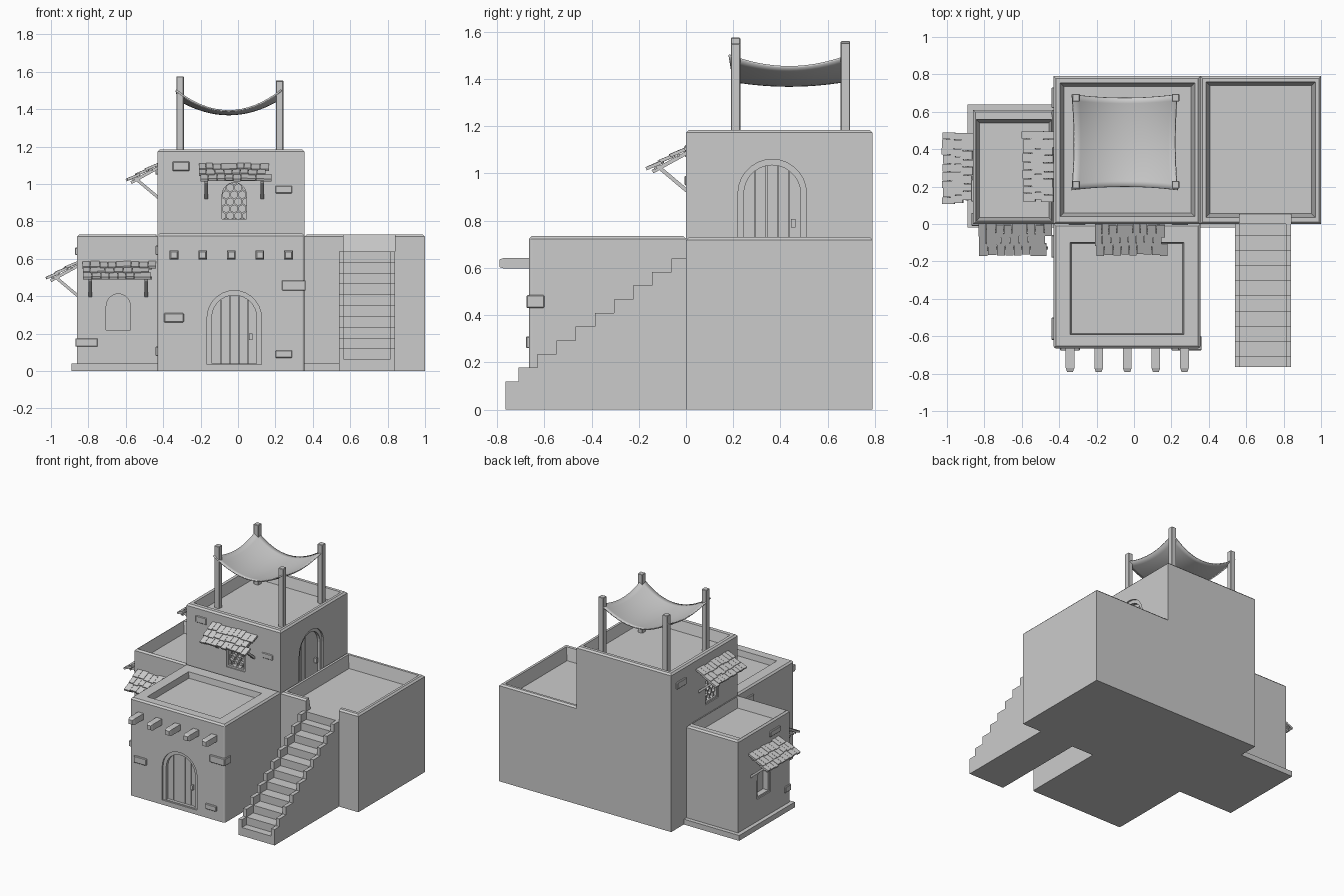
import bpy, bmesh, math, random
from mathutils import Matrix, Vector

if "Cube" in bpy.data.objects:
    bpy.data.objects.remove(bpy.data.objects["Cube"])

random.seed(4)
I = Matrix.Identity(4)


def finish(name, bm, M=I):
    bmesh.ops.recalc_face_normals(bm, faces=bm.faces)
    me = bpy.data.meshes.new(name)
    bm.to_mesh(me)
    bm.free()
    me.transform(M)
    ob = bpy.data.objects.new(name, me)
    bpy.context.collection.objects.link(ob)
    return ob


def add_box(bm, x0, x1, y0, y1, z0, z1, M=I):
    S = Matrix.Diagonal((x1 - x0, y1 - y0, z1 - z0, 1))
    T = Matrix.Translation(((x0 + x1) / 2, (y0 + y1) / 2, (z0 + z1) / 2))
    return bmesh.ops.create_cube(bm, size=1, matrix=M @ T @ S)['verts']


def box(name, *d, M=I, bevel=0):
    bm = bmesh.new()
    add_box(bm, *d)
    if bevel:
        bmesh.ops.bevel(bm, geom=bm.edges[:], offset=bevel, segments=1, affect='EDGES')
    return finish(name, bm, M)


def add_loft(bm, rings, cap=True):
    vs = [[bm.verts.new(p) for p in r] for r in rings]
    n = len(vs[0])
    pairs = list(zip(vs, vs[1:])) + ([] if cap else [(vs[-1], vs[0])])
    for a, b in pairs:
        for i in range(n):
            j = (i + 1) % n
            bm.faces.new((a[i], a[j], b[j], b[i]))
    if cap:
        bm.faces.new(vs[0])
        bm.faces.new(vs[-1])


def prism(name, pts, y0, y1, M=I):
    bm = bmesh.new()
    add_loft(bm, [[(x, y, z) for x, z in pts] for y in (y0, y1)])
    return finish(name, bm, M)


def block(name, x0, x1, y0, y1, top, recess, floor, rim=0.02):
    # solid with chamfered parapet around a sunken roof
    rect = lambda a, b, c, d, z: [(a, c, z), (b, c, z), (b, d, z), (a, d, z)]
    a, b, c, d = recess
    e = 0.012
    bm = bmesh.new()
    add_loft(bm, [rect(x0, x1, y0, y1, 0), rect(x0, x1, y0, y1, top - e),
                  rect(x0 + e, x1 - e, y0 + e, y1 - e, top),
                  rect(a - rim, b + rim, c - rim, d + rim, top),
                  rect(a, b, c, d, floor)])
    return finish(name, bm)


def cut(ob, cutter):
    m = ob.modifiers.new("cut", 'BOOLEAN')
    m.operation, m.object, m.solver = 'DIFFERENCE', cutter, 'EXACT'
    bpy.context.view_layer.objects.active = ob
    bpy.ops.object.modifier_apply(modifier=m.name)
    bpy.data.objects.remove(cutter)


def arch(w, z0, top, n=14):
    r = w / 2
    return [(-r, z0)] + [(-r * math.cos(math.pi * i / n), top - r + r * math.sin(math.pi * i / n))
                         for i in range(n + 1)] + [(r, z0)]


def frame(name, w, z0, top, t, sill, y0, y1, M):
    o, i = arch(w, z0, top), arch(w - 2 * t, z0 + sill, top - t)
    bm = bmesh.new()
    add_loft(bm, [[(x, y, z) for x, z in p] for p, y in ((o, y0), (o, y1), (i, y1), (i, y0))], cap=False)
    return finish(name, bm, M)


def wall(x, y, turn=0):
    # local frame: x along the wall, -y outward
    return Matrix.Translation((x, y, 0)) @ Matrix.Rotation(math.radians(turn), 4, 'Z')


def door(name, host, M, z0, top, w=0.29):
    cut(host, prism("cutter", arch(w, z0, top), -0.05, 0.05, M))
    frame(name + "_frame", w, z0, top, 0.025, 0.004, 0.012, 0.055, M)
    r, n = w / 2 - 0.024, 5
    for k in range(n):
        a, b = -r + 2 * r * k / n + 0.0015, -r + 2 * r * (k + 1) / n - 0.0015
        xs = [a + (b - a) * i / 4 for i in range(5)]
        pts = [(a, z0), (b, z0)] + [(x, top - w / 2 + math.sqrt(r * r - x * x)) for x in reversed(xs)]
        prism(name + "_plank", pts, 0.034, 0.055, M)
    box(name + "_handle", 0.08, 0.098, 0.016, 0.04, z0 + 0.13, z0 + 0.165, M=M)


def window(name, host, M, z0, top, lattice):
    w = 0.155
    cut(host, prism("cutter", arch(w, z0, top), -0.05, 0.05, M))
    frame(name + "_frame", w, z0, top, 0.013, 0.013, 0.008, 0.055, M)
    if not lattice:
        return
    bm = bmesh.new()
    R, zc = 0.025, top - w / 2
    for row in range(-4, 4):
        for col in range(-2, 3):
            x = (col + 0.5 * (row % 2)) * R * math.sqrt(3)
            z = zc + row * R * 1.5
            if abs(x) > 0.08 or z < z0 or (z > zc and math.hypot(x, z - zc) > 0.08):
                continue
            ring = lambda r, y: [(x + r * math.sin(i * math.pi / 3), y, z + r * math.cos(i * math.pi / 3))
                                 for i in range(6)]
            add_loft(bm, [ring(R, 0.02), ring(R, 0.04), ring(R * .8, 0.04), ring(R * .8, 0.02)], cap=False)
    finish(name + "_lattice", bm, M)


def awning(name, M, top):
    # tiled slope on two bracketed rafters
    bm = bmesh.new()
    ang = math.atan2(0.085, 0.155)
    slope = Matrix.Translation((0, 0, top - 0.018)) @ Matrix.Rotation(ang, 4, 'X')
    for row in range(3):
        x = -0.192 + random.uniform(0, 0.012)
        while x < 0.165:
            w = random.uniform(0.036, 0.05)
            s = 0.056 * row + random.uniform(-0.006, 0.006)
            tile = slope @ Matrix.Translation((0, -s, 0.004)) @ Matrix.Rotation(math.radians(-6), 4, 'X')
            add_box(bm, x, x + w - 0.002, -0.066, 0.004, 0, 0.014, tile)
            x += w
    finish(name + "_tiles", bm, M)
    bm = bmesh.new()
    brace = Matrix.Translation((0, 0, top - 0.18)) @ Matrix.Rotation(-math.radians(40), 4, 'X')
    for x in (-0.15, 0.15):
        add_box(bm, x - 0.01, x + 0.01, -0.165, 0.005, -0.014, 0.002, slope)
        add_box(bm, x - 0.01, x + 0.01, -0.165, 0.005, -0.008, 0.008, brace)
    for s in (0.03, 0.14):
        add_box(bm, -0.18, 0.18, -s - 0.012, -s, -0.004, 0.006, slope)
    finish(name + "_brackets", bm, M)


# main volumes
front = block("front_room", -0.43, 0.355, -0.665, 0, 0.735, (-0.335, 0.26, -0.585, -0.105), 0.69, 0.006)
tower = block("upper_room", -0.43, 0.355, 0, 0.79, 1.185, (-0.375, 0.305, 0.06, 0.735), 1.11)
right = block("right_room", 0.355, 1.0, 0, 0.79, 0.73, (0.405, 0.95, 0.055, 0.74), 0.638)
left = block("left_room", -0.86, -0.43, 0, 0.61, 0.73, (-0.825, -0.455, 0.035, 0.54), 0.65)
box("left_plinth", -0.89, -0.43, -0.02, 0.64, 0, 0.04)
box("right_plinth", 0.355, 0.54, -0.02, 0.01, 0, 0.04)
cut(right, box("cutter", 0.565, 0.84, -0.05, 0.07, 0.64, 0.9))

# rounded corners of the front room
bm = bmesh.new()
bm.from_mesh(front.data)
corner = [e for e in bm.edges if all(v.co.y < -0.64 for v in e.verts)
          and abs(e.verts[0].co.z - e.verts[1].co.z) > 0.5]
bmesh.ops.bevel(bm, geom=corner, offset=0.014, segments=3, affect='EDGES', profile=0.5)
bm.to_mesh(front.data)
bm.free()

# doors, windows and awnings
door("front_door", front, wall(-0.02, -0.665), 0.035, 0.43)
door("roof_door", tower, wall(0.355, 0.365, 90), 0.642, 1.06)
for name, host, x, y, turn, z0, lattice in (
        ("upper_front", tower, -0.02, 0, 0, 0.80, True),
        ("upper_left", tower, -0.43, 0.305, -90, 0.80, True),
        ("lower_front", left, -0.64, 0, 0, 0.205, False),
        ("lower_left", left, -0.86, 0.305, -90, 0.205, False)):
    M = wall(x, y, turn)
    window(name + "_window", host, M, z0, z0 + 0.22, lattice)
    awning(name + "_awning", M, 1.11 if lattice else 0.585)

# roof beam ends
for k in range(5):
    x = -0.342 + 0.153 * k
    bm = bmesh.new()
    sq = lambda r, y: [(x - r, y, 0.62 - r), (x + r, y, 0.62 - r), (x + r, y, 0.62 + r), (x - r, y, 0.62 + r)]
    add_loft(bm, [sq(0.023, -0.64), sq(0.023, -0.77), sq(0.016, -0.79)])
    finish("roof_beam", bm)

# exposed bricks: box extents
for b in ((0.235, 0.362, -0.675, -0.60, 0.43, 0.485), (-0.395, -0.29, -0.677, -0.65, 0.26, 0.31),
          (0.2, 0.29, -0.677, -0.65, 0.07, 0.11), (-0.87, -0.75, -0.01, 0.06, 0.13, 0.175),
          (-0.35, -0.26, -0.006, 0.02, 1.07, 1.12), (0.2, 0.29, -0.006, 0.02, 0.95, 0.99),
          (-0.442, -0.42, -0.62, -0.50, 0.08, 0.13), (-0.442, -0.42, -0.18, -0.06, 0.62, 0.67),
          (-0.442, -0.42, 0.62, 0.73, 1.05, 1.10), (-0.872, -0.85, 0.12, 0.24, 0.62, 0.66)):
    box("brick", *b, bevel=0.004)

# stairs with stepped side curbs
ys = [-0.765] + [-0.71 + 0.081 * k for k in range(9)] + [0.0]


def stair(name, x0, x1, drop):
    pts = [(0.0, 0.0), (ys[0], 0.0)]
    for k in range(10):
        z = 0.12 + 0.0578 * k - drop
        pts += [(ys[k], z), (ys[k + 1], z)]
    bm = bmesh.new()
    add_loft(bm, [[(x, y, z) for y, z in pts] for x in (x0, x1)])
    finish(name, bm)


stair("stair_treads", 0.565, 0.815, 0.058)
stair("stair_curb_left", 0.54, 0.568, 0)
stair("stair_curb_right", 0.812, 0.84, 0)

# canopy posts
for x, y, h in ((-0.31, 0.21, 1.575), (0.222, 0.21, 1.55), (-0.31, 0.675, 1.56), (0.222, 0.675, 1.553)):
    box("canopy_post", x - 0.02, x + 0.02, y - 0.02, y + 0.02, 1.1, h, bevel=0.003)

# sagging cloth canopy
bm = bmesh.new()
bmesh.ops.create_grid(bm, x_segments=16, y_segments=16, size=1)
for v in bm.verts:
    u, w = v.co.x, v.co.y
    a, b = 1 - u * u, 1 - w * w
    v.co = Vector((-0.05 + 0.28 * u * (1 - 0.04 * b), 0.437 + 0.255 * w * (1 - 0.07 * a),
                   1.505 - 0.11 * a - 0.05 * b + 0.03 * a * b))
cloth = finish("canopy_cloth", bm)
for p in cloth.data.polygons:
    p.use_smooth = True
m = cloth.modifiers.new("thickness", 'SOLIDIFY')
m.thickness = 0.008
